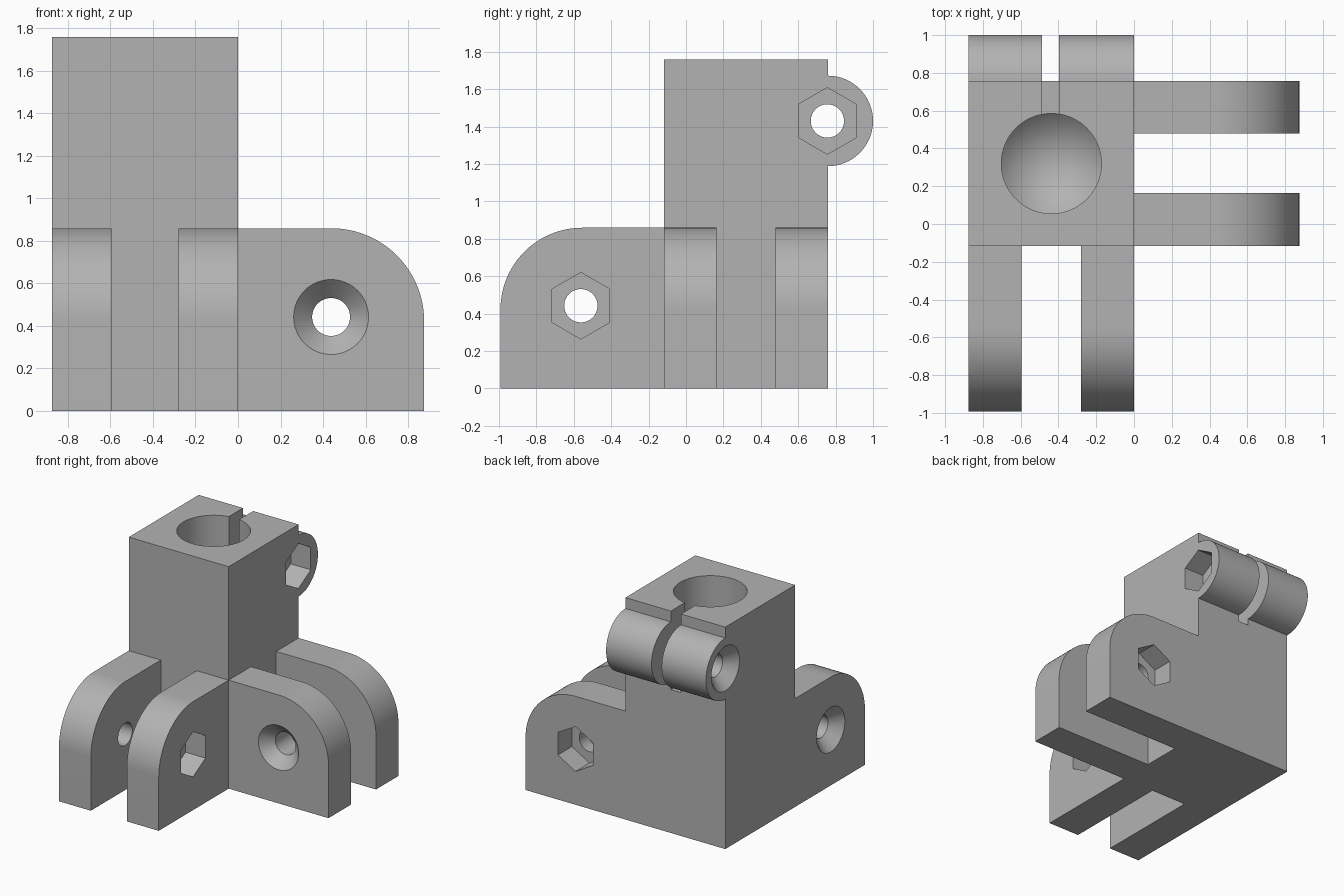
import bpy, bmesh, math
from mathutils import Vector

if "Cube" in bpy.data.objects:
    bpy.data.objects.remove(bpy.data.objects["Cube"])

W, H = 0.875, 1.758            # post width and height
FRONT, BACK = -0.117, 0.758    # post faces across y
LUG_H, LUG_T, LUG_R = 0.859, 0.28, 0.437
X, Y, Z = Vector((1, 0, 0)), Vector((0, 1, 0)), Vector((0, 0, 1))

grey = bpy.data.materials.new("plain grey")
grey.use_nodes = True
grey.diffuse_color = (0.45, 0.45, 0.45, 1)
grey.node_tree.nodes["Principled BSDF"].inputs["Base Color"].default_value = grey.diffuse_color


def finish(name, bm):
    bmesh.ops.remove_doubles(bm, verts=bm.verts, dist=1e-5)
    bmesh.ops.recalc_face_normals(bm, faces=bm.faces)
    mesh = bpy.data.meshes.new(name)
    bm.to_mesh(mesh)
    bm.free()
    mesh.materials.append(grey)
    obj = bpy.data.objects.new(name, mesh)
    bpy.context.collection.objects.link(obj)
    return obj


def turned(name, start, axis, up, rings, sides=64):
    """Loft (distance, radius) rings along an axis."""
    bm = bmesh.new()
    side = axis.cross(up)
    loops = []
    for dist, rad in rings:
        angles = [math.tau * i / sides for i in range(sides)]
        loops.append([bm.verts.new(start + axis * dist + rad * (up * math.cos(a) + side * math.sin(a)))
                      for a in angles])
    for low, high in zip(loops, loops[1:]):
        for i in range(sides):
            j = (i + 1) % sides
            bm.faces.new((low[i], low[j], high[j], high[i]))
    bm.faces.new(loops[0])
    if rings[-1][1] > 0:
        bm.faces.new(loops[-1])
    return finish(name, bm)


def slab(name, points, shift):
    """Extrude a flat outline by a vector."""
    bm = bmesh.new()
    face = bm.faces.new([bm.verts.new(p) for p in points])
    out = bmesh.ops.extrude_face_region(bm, geom=[face])
    bmesh.ops.translate(bm, vec=shift, verts=[v for v in out["geom"] if isinstance(v, bmesh.types.BMVert)])
    return finish(name, bm)


def box(name, lo, hi):
    lo, hi = Vector(lo), Vector(hi)
    corners = [(lo.x, lo.y, lo.z), (hi.x, lo.y, lo.z), (hi.x, hi.y, lo.z), (lo.x, hi.y, lo.z)]
    return slab(name, corners, Z * (hi.z - lo.z))


def lug(name, root, out, across, inset):
    """Plate reaching out of the post, with one rounded upper corner."""
    reach = [(-inset, 0), (W, 0)]
    for i in range(25):
        a = math.radians(90 * i / 24)
        reach.append((W - LUG_R + LUG_R * math.cos(a), LUG_H - LUG_R + LUG_R * math.sin(a)))
    reach.append((-inset, LUG_H))
    return slab(name, [root + out * d + Z * h for d, h in reach], across * LUG_T)


def combine(target, tool, operation):
    mod = target.modifiers.new(tool.name, "BOOLEAN")
    mod.operation, mod.object, mod.solver = operation, tool, "EXACT"
    bpy.context.view_layer.objects.active = target
    bpy.ops.object.modifier_apply(modifier=mod.name)
    bpy.data.objects.remove(tool)


# Post, two pairs of hinge lugs and the clamp barrel
body = box("hinge_bracket", (-W, FRONT, 0), (0, BACK, H))
solids = [
    lug("front_lug_right", Vector((-W, FRONT, 0)), -Y, X, 0.1),
    lug("front_lug_left", Vector((0, FRONT, 0)), -Y, -X, 0.1),
    lug("side_lug_front", Vector((0, FRONT, 0)), X, Y, 0.1),
    lug("side_lug_back", Vector((0, BACK, 0)), X, -Y, 0.1),
    turned("clamp_barrel", Vector((-W, BACK, 1.43)), X, Z, [(0, 0.242), (W, 0.242)]),
]
for part in solids:
    combine(body, part, "UNION")

# Blind bore with a pointed bottom, and the clamp slit
BORE = 0.265
FLOOR = H - 1.13
combine(body, turned("bore", Vector((-W / 2, 0.32, H)), -Z, Y,
                     [(-0.1, BORE), (FLOOR, BORE), (FLOOR + BORE, 0)]), "DIFFERENCE")
combine(body, box("slit", (-0.487, 0.5, 1.135), (-0.398, 1.2, H + 0.1)), "DIFFERENCE")

# Bolt holes: countersunk at the start, hexagonal nut pocket at the far face
bolts = [
    ("front", Vector((-W, -0.562, 0.442)), X),
    ("side", Vector((W / 2, FRONT, 0.442)), Y),
    ("clamp", Vector((-W, 0.756, 1.43)), X),
]
for name, start, axis in bolts:
    combine(body, turned(name + "_bolt_hole", start, axis, Z,
                         [(-0.02, 0.196), (0.087, 0.089), (W + 0.1, 0.089)]), "DIFFERENCE")
    combine(body, turned(name + "_nut_pocket", start + axis * W, axis, Z,
                         [(-0.175, 0.178), (0.1, 0.178)], 6), "DIFFERENCE")

# Smooth the round surfaces, keep the machined edges crisp
bpy.ops.object.select_all(action="DESELECT")
body.select_set(True)
bpy.context.view_layer.objects.active = body
bpy.ops.object.shade_smooth_by_angle(angle=math.radians(30))
